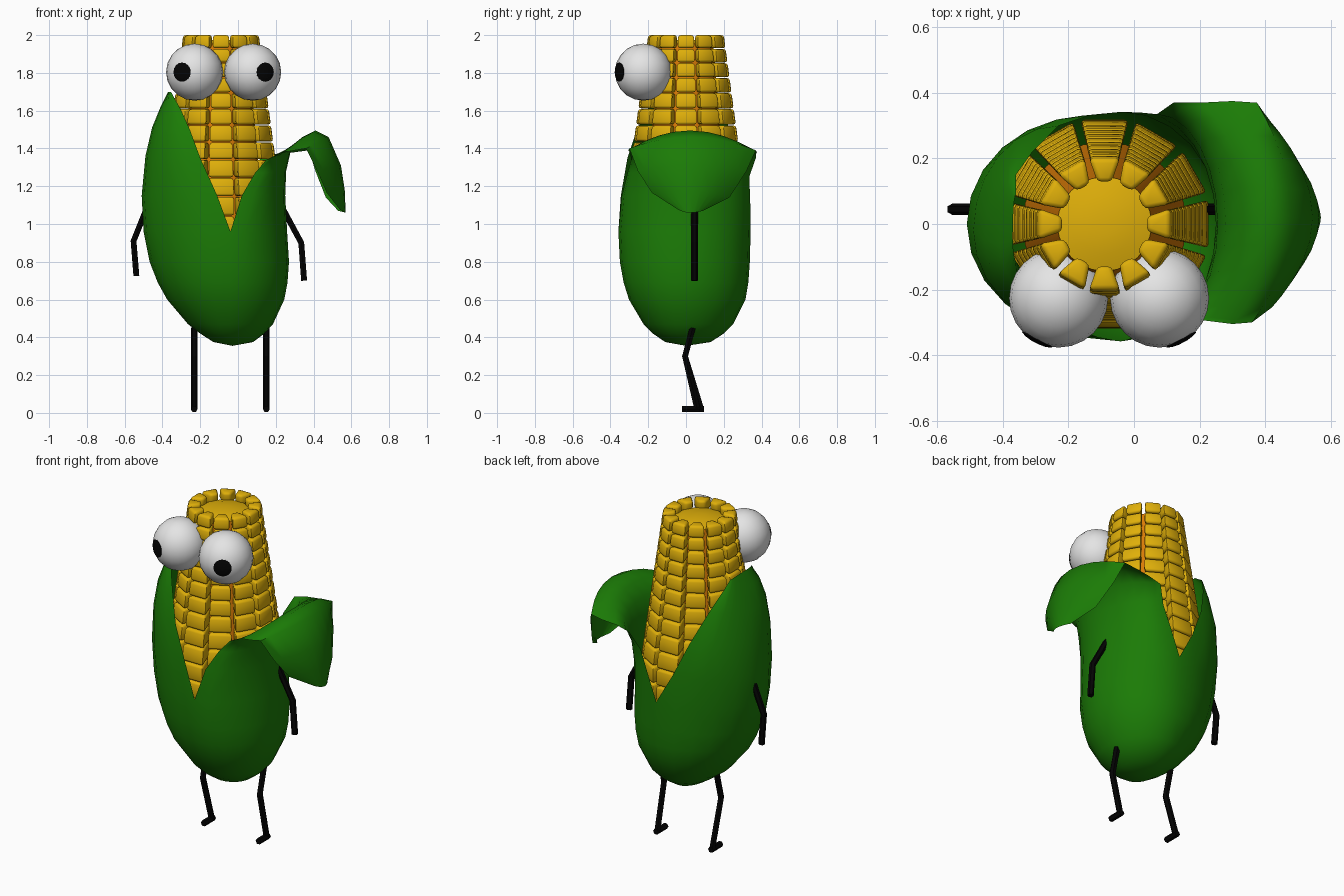
import bpy, bmesh, math
from mathutils import Vector, Matrix

if "Cube" in bpy.data.objects:
    bpy.data.objects.remove(bpy.data.objects["Cube"])


def material(name, rgb):
    m = bpy.data.materials.new(name)
    m.diffuse_color = (*rgb, 1)
    m.use_nodes = True
    m.node_tree.nodes["Principled BSDF"].inputs["Base Color"].default_value = m.diffuse_color
    return m


YELLOW = material("kernel_yellow", (0.74, 0.43, 0.003))
ORANGE = material("core_orange", (0.70, 0.20, 0.002))
GREEN = material("husk_green", (0.011, 0.20, 0.002))
WHITE = material("eye_white", (0.78, 0.78, 0.78))
BLACK = material("black", (0.001, 0.001, 0.001))

COB_X = -0.09


def finish(bm, name, mats, angle=None):
    bmesh.ops.recalc_face_normals(bm, faces=bm.faces[:])
    me = bpy.data.meshes.new(name)
    bm.to_mesh(me)
    bm.free()
    for m in mats:
        me.materials.append(m)
    ob = bpy.data.objects.new(name, me)
    bpy.context.collection.objects.link(ob)
    if angle:
        bpy.ops.object.select_all(action='DESELECT')
        ob.select_set(True)
        bpy.context.view_layer.objects.active = ob
        bpy.ops.object.shade_smooth_by_angle(angle=math.radians(angle))
    return ob


def cob_radius(z):
    return min(0.2 + 0.135 * (2 - z), 0.318)


def core_radius(z):
    return 0.14 + 0.085 * (2 - z)


# Core of the cob, with a slightly domed yellow top
bm = bmesh.new()
rings = []
for r, z in [(core_radius(z), z) for z in (0.7, 1.1, 1.5, 1.955)] + [(0.09, 1.97), (0.03, 1.976)]:
    rings.append([bm.verts.new((COB_X + r * math.cos(a * math.pi / 12),
                                r * math.sin(a * math.pi / 12), z)) for a in range(24)])
for n, (lo, hi) in enumerate(zip(rings, rings[1:])):
    for i in range(24):
        j = (i + 1) % 24
        bm.faces.new((lo[i], lo[j], hi[j], hi[i])).material_index = int(n > 2)
bm.faces.new(rings[0])
bm.faces.new(rings[-1]).material_index = 1
finish(bm, "cob_core", [ORANGE, YELLOW], 40)

# Kernels: rounded wedge blocks in 12 columns, taller further down
bm = bmesh.new()
levels = [2.0]
while levels[-1] > 0.9:
    levels.append(levels[-1] - (0.073 + 0.035 * (2 - levels[-1])))
for top, bottom in zip(levels, levels[1:]):
    for c in range(12):
        rot = Matrix.Rotation(c * math.pi / 6, 3, 'Z')
        v = []
        for z in (bottom + 0.004, top):
            R = cob_radius(z)
            for r, half in ((core_radius(z) - 0.012, 0.17), (R, 0.23)):
                for sign in (-1, 1):
                    p = rot @ Vector((r, sign * r * math.tan(half), z))
                    v.append(bm.verts.new(p + Vector((COB_X, 0, 0))))
        for f in ((0, 1, 3, 2), (4, 5, 7, 6), (0, 1, 5, 4),
                  (2, 3, 7, 6), (0, 2, 6, 4), (1, 3, 7, 5)):
            bm.faces.new([v[i] for i in f])
bmesh.ops.recalc_face_normals(bm, faces=bm.faces[:])
bmesh.ops.bevel(bm, geom=bm.edges[:], offset=0.014, segments=2, profile=0.5,
                affect='EDGES', clamp_overlap=True)
finish(bm, "kernels", [YELLOW], 50)

# Husk: each half is a sheet through rows of (front edge, middle, back edge)
# Body rows: z, left x, right x, front y, back y
BODY = [(0.355, -0.03, -0.03, 0, 0), (0.375, -0.13, 0.08, -0.11, 0.13),
        (0.42, -0.20, 0.14, -0.175, 0.20), (0.47, -0.265, 0.185, -0.225, 0.25),
        (0.60, -0.375, 0.245, -0.302, 0.315), (0.69, -0.425, 0.262, -0.33, 0.33),
        (0.80, -0.468, 0.27, -0.35, 0.338), (0.96, -0.50, 0.26, -0.358, 0.342)]
SEAM = -0.04
LEFT_LEAF = [
    ((-.11, -.345, 1.15), (-.51, 0, 1.15), (-.14, .33, 1.14)),
    ((-.20, -.31, 1.35), (-.49, -.02, 1.36), (-.23, .30, 1.34)),
    ((-.255, -.26, 1.50), (-.455, -.05, 1.51), (-.31, .22, 1.53)),
    ((-.30, -.21, 1.60), (-.41, -.06, 1.62), (-.36, .15, 1.65)),
    ((-.355, -.12, 1.70), (-.37, -.04, 1.70), (-.36, .09, 1.69))]
RIGHT_LEAF = [
    ((.02, -.34, 1.15), (.25, 0, 1.15), (.02, .34, 1.12)),
    ((.09, -.31, 1.27), (.255, 0, 1.28), (.07, .335, 1.25)),
    ((.15, -.29, 1.34), (.28, 0, 1.39), (.12, .37, 1.35)),
    ((.22, -.295, 1.375), (.34, .02, 1.46), (.20, .37, 1.37)),
    ((.30, -.305, 1.39), (.41, .02, 1.495), (.30, .375, 1.38)),
    ((.36, -.30, 1.40), (.48, .02, 1.46), (.375, .37, 1.39)),
    ((.42, -.255, 1.28), (.545, .02, 1.31), (.41, .32, 1.28)),
    ((.47, -.18, 1.165), (.565, .02, 1.18), (.465, .23, 1.14)),
    ((.54, -.04, 1.075), (.57, .02, 1.06), (.53, .09, 1.07))]


def arc_row(front, mid, back, power, n=12):
    # power 1 gives a round arc, power 2 a flatter, more pointed one
    pts = []
    for i in range(n + 1):
        u = (i / n - 0.5) * math.pi
        edge = front if u < 0 else back
        c, s = max(math.cos(u), 0), abs(math.sin(u))
        pts.append((edge[0] + (mid[0] - edge[0]) * c ** power,
                    mid[1] + (edge[1] - mid[1]) * s,
                    edge[2] + (mid[2] - edge[2]) * c * c))
    return pts


bm = bmesh.new()
for side, leaf in ((1, LEFT_LEAF), (2, RIGHT_LEAF)):
    rows = []
    for k, b in enumerate(BODY):
        seam = SEAM if k else -0.03
        rows.append(((seam, b[3], b[0]), (b[side], 0, b[0]), (seam, b[4], b[0]), 1))
    for k, r in enumerate(leaf):
        rows.append((*r, 1 if side == 1 else min(2, 1 + 0.25 * max(k - 1, 0))))
    grid = [[bm.verts.new(p) for p in arc_row(*r)] for r in rows]
    for lo, hi in zip(grid, grid[1:]):
        for i in range(len(lo) - 1):
            bm.faces.new((lo[i], lo[i + 1], hi[i + 1], hi[i]))
bmesh.ops.remove_doubles(bm, verts=bm.verts[:], dist=0.0005)
finish(bm, "husk", [GREEN], 60)

# Eyes with thin pupil caps turned outward
EYE_R = 0.151
for side, x in ((-1, -0.23), (1, 0.078)):
    label = "left" if side < 0 else "right"
    centre = Vector((x, -0.226, 1.804))
    bm = bmesh.new()
    bmesh.ops.create_uvsphere(bm, u_segments=24, v_segments=10, radius=EYE_R,
                              matrix=Matrix.Translation(centre))
    finish(bm, label + "_eye", [WHITE], 40)

    bm = bmesh.new()
    look = Vector((side * 0.07, -0.135, 0)).to_track_quat('Z', 'Y')
    rings = []
    for deg, r in ((5, 0.154), (12.5, 0.154), (19.5, 0.153), (19.5, 0.146)):
        t = math.radians(deg)
        rings.append([bm.verts.new(centre + look @ Vector((
            r * math.sin(t) * math.cos(k * math.pi / 8),
            r * math.sin(t) * math.sin(k * math.pi / 8),
            r * math.cos(t)))) for k in range(16)])
    bm.faces.new(rings[0])
    for a, b in zip(rings, rings[1:]):
        for k in range(16):
            j = (k + 1) % 16
            bm.faces.new((a[k], a[j], b[j], b[k]))
    finish(bm, label + "_pupil", [BLACK])


# Thin jointed limbs
def limb(name, *paths):
    cu = bpy.data.curves.new(name, 'CURVE')
    cu.dimensions = '3D'
    cu.bevel_depth = 0.018
    cu.bevel_resolution = 1
    cu.use_fill_caps = True
    for path in paths:
        sp = cu.splines.new('POLY')
        sp.points.add(len(path) - 1)
        sp.use_smooth = False
        for p, co in zip(sp.points, path):
            p.co = (*co, 1)
    cu.materials.append(BLACK)
    bpy.context.collection.objects.link(bpy.data.objects.new(name, cu))


limb("left_arm", [(-.46, .045, 1.14), (-.553, .045, .91), (-.538, .045, .725)])
limb("right_arm", [(.20, .045, 1.15), (.335, .045, .90), (.35, .045, .70)])
for name, x, ankle in (("left_leg", -.232, .08), ("right_leg", .15, .06)):
    limb(name, [(x, .035, .45), (x, -.005, .30), (x, ankle, .02)],
         [(x, ankle + .015, .02), (x, ankle - .08, .02)])
